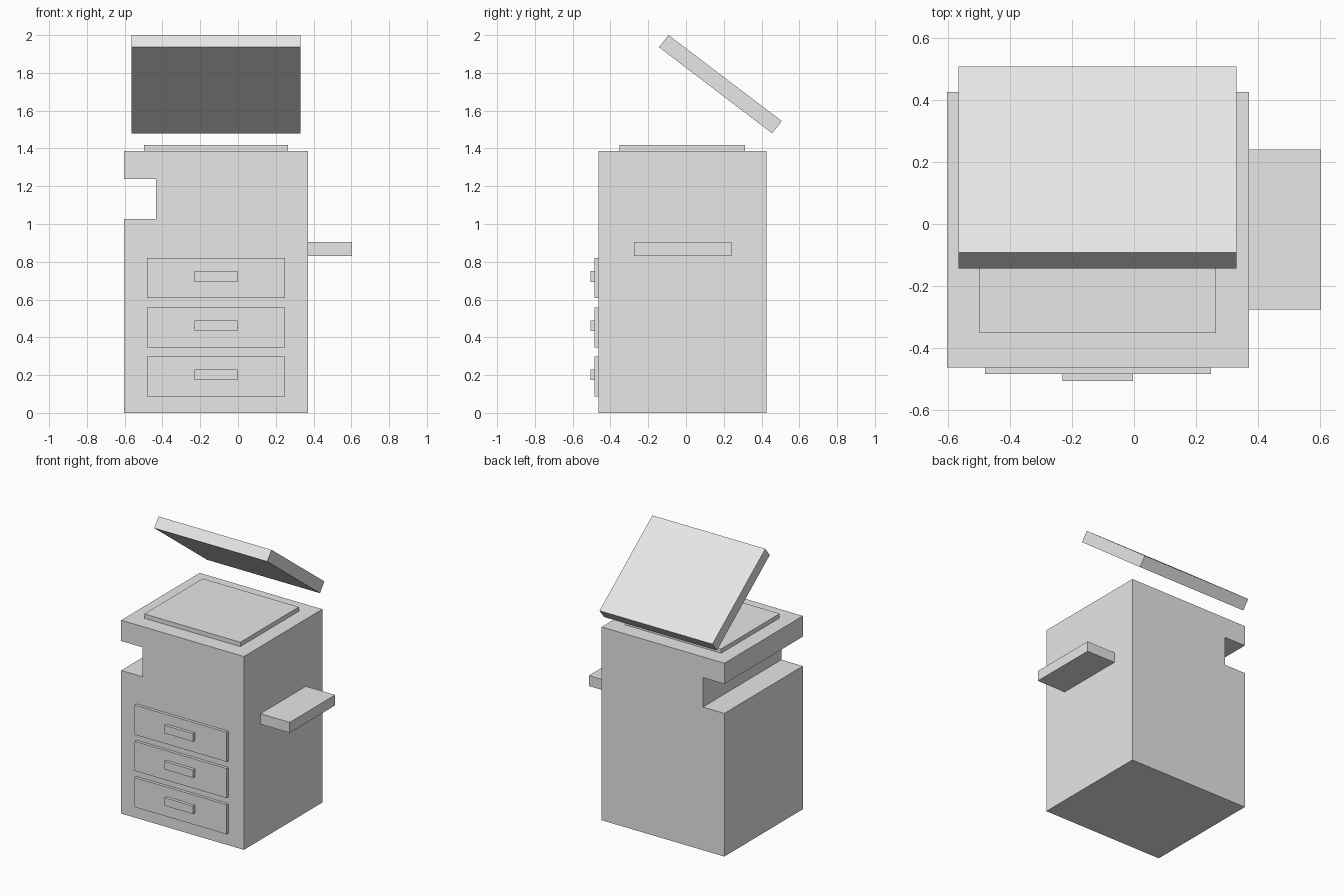
import bpy, bmesh
from mathutils import Vector

cube = bpy.data.objects.get("Cube")
if cube:
    bpy.data.objects.remove(cube, do_unlink=True)

grey = bpy.data.materials.new("light_grey")
grey.use_nodes = True
colour = (0.8, 0.8, 0.8, 1)
grey.diffuse_color = colour
grey.node_tree.nodes["Principled BSDF"].inputs["Base Color"].default_value = colour


def extrude_profile(name, points, offset):
    """Solid made by sweeping a closed flat outline along an offset."""
    bm = bmesh.new()
    face = bm.faces.new([bm.verts.new(p) for p in points])
    swept = bmesh.ops.extrude_face_region(bm, geom=[face], use_keep_orig=True)
    moved = [v for v in swept["geom"] if isinstance(v, bmesh.types.BMVert)]
    bmesh.ops.translate(bm, verts=moved, vec=Vector(offset))
    bmesh.ops.recalc_face_normals(bm, faces=bm.faces)
    mesh = bpy.data.meshes.new(name)
    bm.to_mesh(mesh)
    bm.free()
    mesh.materials.append(grey)
    obj = bpy.data.objects.new(name, mesh)
    bpy.context.collection.objects.link(obj)
    return obj


def box(name, x, y, z):
    """Box from its (low, high) extent on each axis."""
    outline = [(x[0], y[0], z[0]), (x[1], y[0], z[0]),
               (x[1], y[0], z[1]), (x[0], y[0], z[1])]
    return extrude_profile(name, outline, (0, y[1] - y[0], 0))


FRONT, BACK = -0.463, 0.426
LEFT, RIGHT = -0.603, 0.371

# Cabinet with the paper output slot cut through one side
cabinet = [(LEFT, 0), (RIGHT, 0), (RIGHT, 1.387), (LEFT, 1.387),
           (LEFT, 1.238), (-0.433, 1.238), (-0.433, 1.027), (LEFT, 1.027)]
extrude_profile("cabinet", [(x, FRONT, z) for x, z in cabinet], (0, BACK - FRONT, 0))

# Scanner bed
box("scanner_bed", (-0.498, 0.264), (-0.351, 0.312), (1.387, 1.418))

# Raised lid, tilted towards the back
lid = [(-0.143, 1.936), (0.456, 1.48), (0.507, 1.545), (-0.092, 2.0)]
extrude_profile("lid", [(-0.565, y, z) for y, z in lid], (0.896, 0, 0))

# Side paper tray
box("side_tray", (RIGHT, 0.603), (-0.275, 0.24), (0.83, 0.905))

# Drawers with handles
for i in range(3):
    base = 0.087 + 0.26 * i
    box(f"drawer_{i + 1}", (-0.481, 0.249), (-0.484, FRONT), (base, base + 0.212))
    box(f"drawer_handle_{i + 1}", (-0.231, -0.003), (-0.506, -0.484),
        (base + 0.086, base + 0.143))
